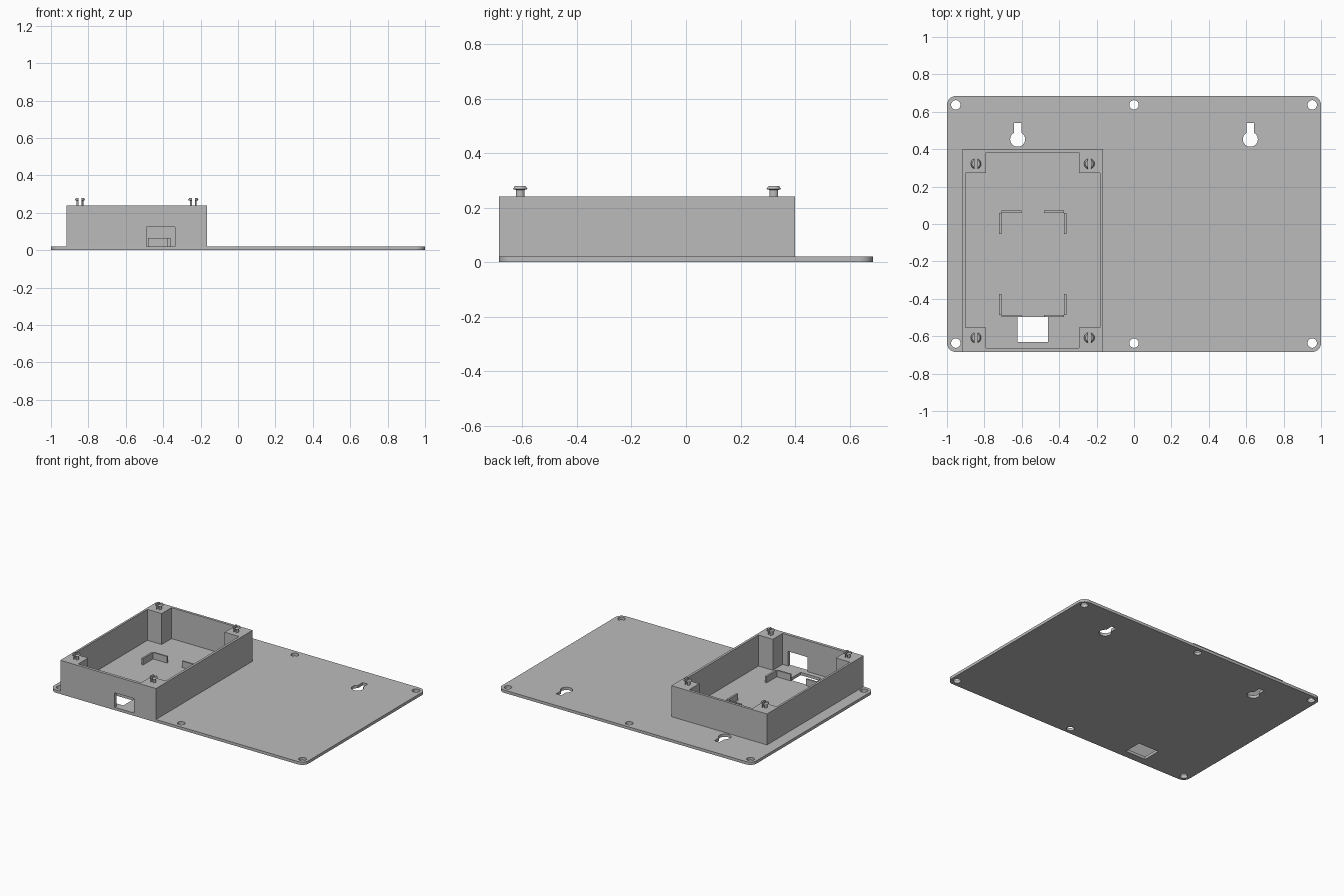
import bpy, bmesh
from math import sin, cos, pi, radians
from mathutils import Vector, Matrix

cube = bpy.data.objects.get("Cube")
if cube:
    bpy.data.objects.remove(cube, do_unlink=True)

grey = bpy.data.materials.new("plain grey")
grey.use_nodes = True
grey.diffuse_color = (0.5, 0.5, 0.5, 1)
grey.node_tree.nodes["Principled BSDF"].inputs["Base Color"].default_value = (0.5, 0.5, 0.5, 1)


def finish(name, bm):
    bmesh.ops.recalc_face_normals(bm, faces=bm.faces)
    mesh = bpy.data.meshes.new(name)
    bm.to_mesh(mesh)
    bm.free()
    mesh.materials.append(grey)
    obj = bpy.data.objects.new(name, mesh)
    bpy.context.collection.objects.link(obj)
    return obj


def prism(bm, outline, z0, z1):
    """Extrude a flat outline from z0 to z1."""
    face = bm.faces.new([bm.verts.new((x, y, z0)) for x, y in outline])
    ext = bmesh.ops.extrude_face_region(bm, geom=[face])["geom"]
    verts = [v for v in ext if isinstance(v, bmesh.types.BMVert)]
    bmesh.ops.translate(bm, verts=verts, vec=(0, 0, z1 - z0))


def rect(x0, x1, y0, y1):
    return [(x0, y0), (x1, y0), (x1, y1), (x0, y1)]


def arc(cx, cy, r, a0, a1, n):
    return [(cx + r * cos(radians(a0 + (a1 - a0) * i / n)),
             cy + r * sin(radians(a0 + (a1 - a0) * i / n))) for i in range(n + 1)]


def circle(cx, cy, r, n=32):
    return arc(cx, cy, r, 0, 360, n)[:-1]


def cut(obj, cutter):
    """Subtract the cutter for good, then remove it."""
    cutter.hide_render = True
    mod = obj.modifiers.new("cut", 'BOOLEAN')
    mod.operation, mod.solver, mod.object = 'DIFFERENCE', 'EXACT', cutter
    bpy.ops.object.select_all(action='DESELECT')
    bpy.context.view_layer.objects.active = obj
    obj.select_set(True)
    bpy.ops.object.modifier_apply(modifier=mod.name)
    bpy.data.objects.remove(cutter, do_unlink=True)


def smooth(obj):
    bpy.ops.object.select_all(action='DESELECT')
    bpy.context.view_layer.objects.active = obj
    obj.select_set(True)
    bpy.ops.object.shade_smooth_by_angle(angle=radians(30))


HALF_Y, FLOOR, TOP = 0.685, 0.02, 0.24

# Base plate with rounded corners
bm = bmesh.new()
outline = []
for i, (sx, sy) in enumerate([(1, 1), (-1, 1), (-1, -1), (1, -1)]):
    outline += arc(sx * 0.95, sy * (HALF_Y - 0.05), 0.05, 90 * i, 90 * i + 90, 10)
prism(bm, outline, 0, FLOOR)
plate = finish("base_plate", bm)

# Screw holes, keyhole slots and cable opening
bm = bmesh.new()
for x in (-0.953, 0, 0.953):
    for y in (-0.637, 0.637):
        prism(bm, circle(x, y, 0.025), -0.1, 0.1)
for x in (-0.622, 0.622):
    keyhole = arc(x, 0.453, 0.04, 120, 420, 28)
    keyhole += [(x + 0.02, 0.54), (x - 0.02, 0.54)]
    prism(bm, keyhole, -0.1, 0.1)
prism(bm, rect(-0.622, -0.46, -0.63, -0.498), -0.1, 0.1)
cut(plate, finish("plate_cutter", bm))
smooth(plate)

# Open box walls with solid corner posts
bm = bmesh.new()
prism(bm, rect(-0.917, -0.165, -HALF_Y, 0.4), FLOOR, TOP)
box = finish("box_walls", bm)
x0, x1, y0, y1 = -0.902, -0.182, -0.664, 0.382
px0, px1, py0, py1 = -0.79, -0.295, -0.553, 0.272
cavity = [(px0, y0), (px1, y0), (px1, py0), (x1, py0), (x1, py1), (px1, py1),
          (px1, y1), (px0, y1), (px0, py1), (x0, py1), (x0, py0), (px0, py0)]
bm = bmesh.new()
prism(bm, cavity, -0.1, 0.5)
cut(box, finish("cavity_cutter", bm))

# Cable window in the front wall
bm = bmesh.new()
prism(bm, rect(-0.49, -0.337, -0.8, -0.6), FLOOR - 0.05, 0.123)
cut(box, finish("window_cutter", bm))

# Four low corner brackets holding the inner unit
bm = bmesh.new()
cx, cy = -0.541, -0.213
for sx in (-1, 1):
    for sy in (-1, 1):
        arms = [((0.06, 0.168), (0.273, 0.285)), ((0.168, 0.181), (0.16, 0.273))]
        for (ax, bx), (ay, by) in arms:
            xs = sorted((cx + sx * ax, cx + sx * bx))
            ys = sorted((cy + sy * ay, cy + sy * by))
            prism(bm, rect(*xs, *ys), FLOOR, 0.066)
finish("corner_brackets", bm)

# Split snap pins on the posts
profile = [(0, TOP), (0.018, TOP), (0.018, 0.265), (0.028, 0.268), (0.021, 0.28), (0, 0.28)]
for side, x in (("right", -0.845), ("left", -0.239)):
    for end, y in (("front", -0.608), ("back", 0.322)):
        bm = bmesh.new()
        verts = [bm.verts.new((r, 0, z)) for r, z in profile]
        edges = [bm.edges.new(pair) for pair in zip(verts, verts[1:])]
        bmesh.ops.spin(bm, geom=verts + edges, axis=(0, 0, 1), cent=(0, 0, 0),
                       angle=2 * pi, steps=24)
        bmesh.ops.remove_doubles(bm, verts=bm.verts, dist=0.0001)
        bmesh.ops.transform(bm, matrix=Matrix.Translation(Vector((x, y, 0))), verts=bm.verts)
        pin = finish(f"snap_pin_{end}_{side}", bm)
        bm = bmesh.new()
        prism(bm, rect(x - 0.008, x + 0.008, y - 0.1, y + 0.1), TOP - 0.05, 0.4)
        cut(pin, finish("slot_cutter", bm))
        smooth(pin)
